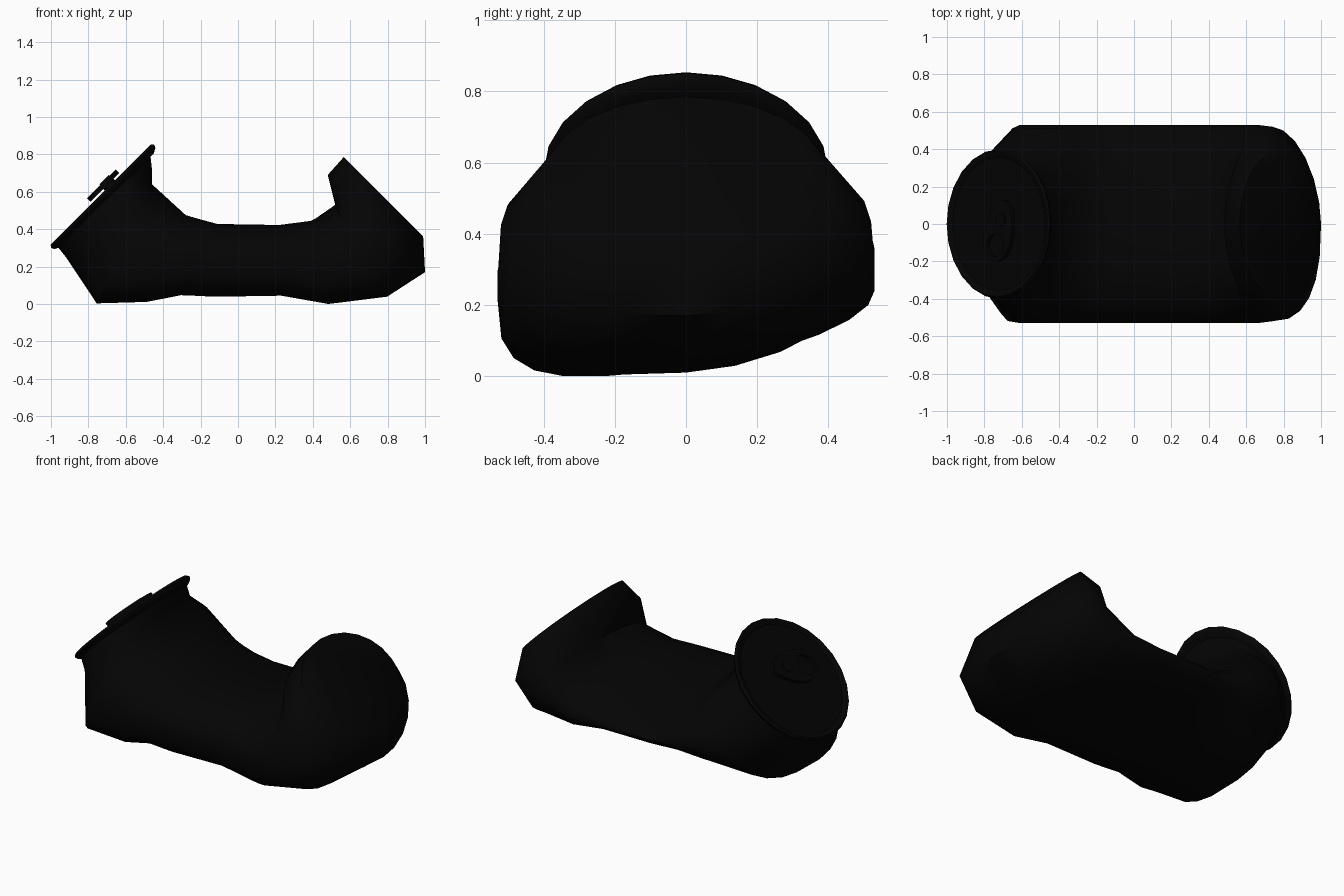
import bpy, bmesh, math
from mathutils import Vector, Matrix

if "Cube" in bpy.data.objects:
    bpy.data.objects.remove(bpy.data.objects["Cube"], do_unlink=True)

black = bpy.data.materials.new("can black")
black.use_nodes = True
colour = (0.0012, 0.0012, 0.0012, 1)
black.diffuse_color = colour
black.node_tree.nodes["Principled BSDF"].inputs["Base Color"].default_value = colour

SIDES = 24
ANGLES = [2 * math.pi * i / SIDES for i in range(SIDES)]


def loft(name, rings, wrap=False, matrix=None, sharp=35):
    """Skin a row of rings; cap both ends, or join last to first when wrapped."""
    bm = bmesh.new()
    rows = [[bm.verts.new(p) for p in ring] for ring in rings]
    pairs = list(zip(rows, rows[1:]))
    if wrap:
        pairs.append((rows[-1], rows[0]))
    else:
        bm.faces.new(rows[0])
        bm.faces.new(rows[-1])
    for a, b in pairs:
        for i in range(SIDES):
            j = (i + 1) % SIDES
            bm.faces.new((a[i], a[j], b[j], b[i]))
    bmesh.ops.recalc_face_normals(bm, faces=bm.faces)
    mesh = bpy.data.meshes.new(name)
    bm.to_mesh(mesh)
    bm.free()
    mesh.materials.append(black)
    obj = bpy.data.objects.new(name, mesh)
    bpy.context.collection.objects.link(obj)
    if matrix:
        obj.matrix_world = matrix
    bpy.ops.object.select_all(action='DESELECT')
    obj.select_set(True)
    bpy.context.view_layer.objects.active = obj
    bpy.ops.object.shade_smooth_by_angle(angle=math.radians(sharp))
    return obj


def section(top, bottom, width, tilt=0.0, taper=0.0, power=2.0, boxy=2.0):
    """Cross-section between a top and a bottom point (x, z).

    Taper thins the back side; boxy squares the lower front corner."""
    t = Vector((top[0], 0, top[1]))
    b = Vector((bottom[0], 0, bottom[1]))
    mid, up = (t + b) / 2, (t - b) / 2
    ring = []
    for a in ANGLES:
        c, s = math.cos(a), math.sin(a)
        e = 2 / (boxy if c < 0 and s < 0 else power)
        y = width * math.copysign(abs(c) ** e, c)
        p = mid + up * math.copysign(abs(s) ** e, s) * (1 - taper * y)
        p.y = y
        p.z = max(0, p.z + tilt * y)
        ring.append(p)
    return ring


def disc(rx, ry, z, cx=0):
    return [Vector((cx + rx * math.cos(a), ry * math.sin(a), z)) for a in ANGLES]


# Crushed body: neck, shoulder, pinched waist, far shoulder, flat base
body = [
    section((-0.47, 0.81), (-0.96, 0.30), 0.375),
    section((-0.46, 0.72), (-0.92, 0.25), 0.40),
    section((-0.46, 0.64), (-0.76, 0.01), 0.53, 0.06, 0, 2, 3.2),
    section((-0.28, 0.475), (-0.48, 0.035), 0.53, 0.04, 0.4, 2, 3.2),
    section((-0.2, 0.44), (-0.3, 0.07), 0.53, 0, 0.7, 2, 3),
    section((-0.11, 0.415), (-0.12, 0.065), 0.53, 0, 0.8, 2, 3),
    section((0.22, 0.41), (0.23, 0.07), 0.53, 0, 0.8, 2, 3),
    section((0.39, 0.44), (0.48, 0.02), 0.53, 0.02, 0.5, 2, 3.2),
    section((0.52, 0.53), (0.80, 0.045), 0.53, 0.05, 0, 2, 3.2),
    section((0.48, 0.69), (1.0, 0.17), 0.52, 0.01, 0, 1.8, 2.5),
    section((0.565, 0.785), (0.99, 0.36), 0.39),
]
loft("can_body", body, sharp=60)

# Lid frame: local x runs up the slope, y across, z outward
lid_frame = Matrix.Translation((-0.733, 0, 0.585)) @ Matrix.Rotation(-math.pi / 4, 4, 'Y')
lid_profile = [(0.355, -0.045), (0.382, -0.03), (0.39, -0.014), (0.38, 0),
               (0.362, -0.003), (0.348, -0.014), (0.1, -0.014)]
loft("can_lid", [disc(r, r * 1.025, h) for r, h in lid_profile], matrix=lid_frame)

# Pull tab with a finger hole, held by a rivet
tab_frame = (lid_frame @ Matrix.Translation((0.05, -0.035, 0.024))
             @ Matrix.Rotation(math.radians(72), 4, 'Z'))


def tab_edge(z):
    return [Vector((0.17 * math.cos(a), 0.1 * math.sin(a) * (1 - 0.2 * math.cos(a)), z))
            for a in ANGLES]


loft("pull_tab", [tab_edge(-0.012), tab_edge(0.014),
                  disc(0.06, 0.065, 0.014, -0.085), disc(0.06, 0.065, -0.012, -0.085)],
     wrap=True, matrix=tab_frame)
loft("tab_rivet", [disc(0.04, 0.04, -0.04, 0.06), disc(0.035, 0.035, 0.02, 0.06)],
     matrix=tab_frame)
